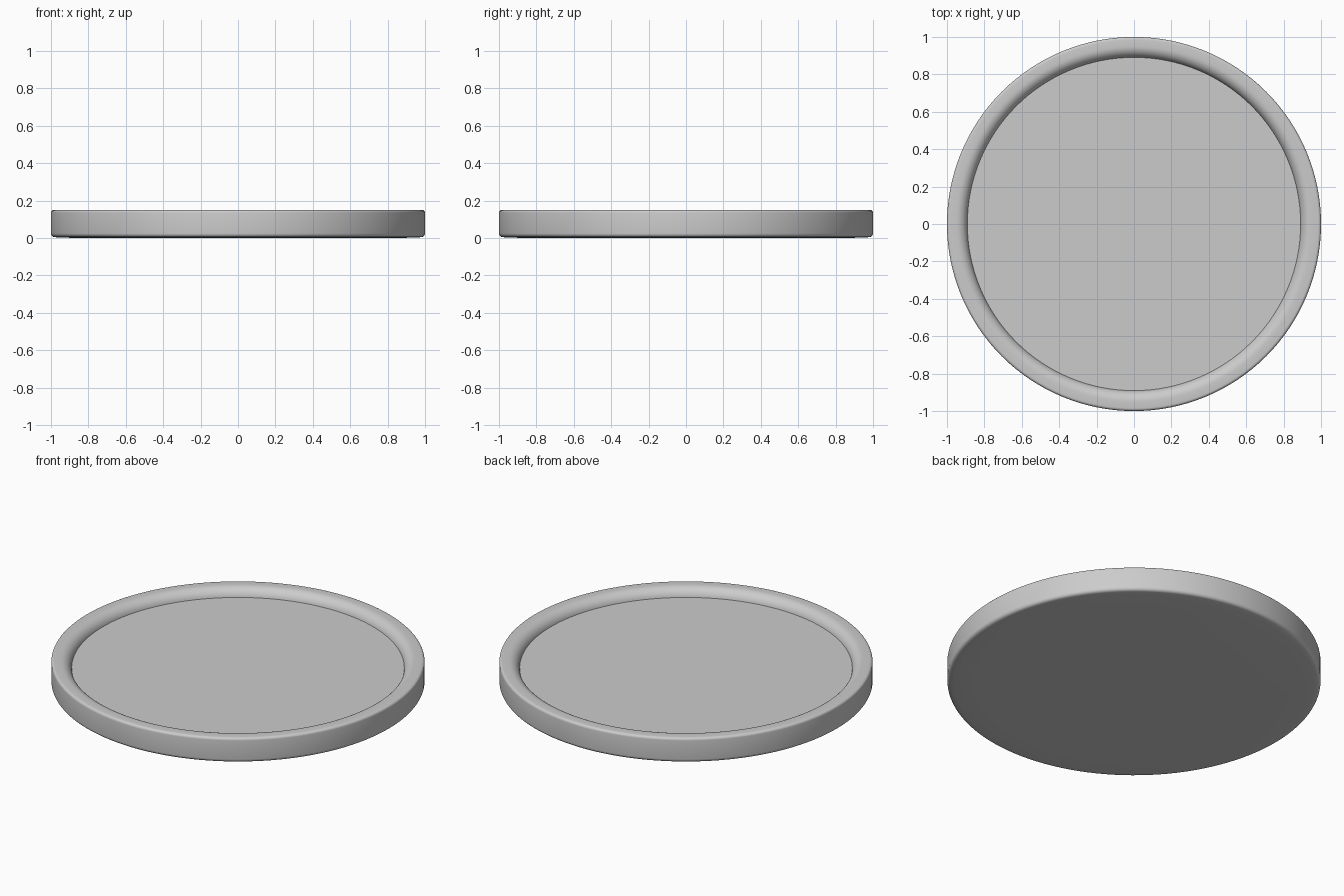
import bpy, bmesh, math

if "Cube" in bpy.data.objects:
    bpy.data.objects.remove(bpy.data.objects["Cube"])

SIDES = 128


def arc(cx, cz, r, a0, a1, n):
    """Points along a circular arc in the (radius, height) plane, degrees."""
    return [(cx + r * math.cos(math.radians(a0 + (a1 - a0) * i / n)),
             cz + r * math.sin(math.radians(a0 + (a1 - a0) * i / n)))
            for i in range(n + 1)]


# Profile from the underside centre, round the rim, to the floor centre
profile = [(0, 0), (0.85, 0)]
profile += [(0.96, 0.003)]
profile += arc(0.98, 0.025, 0.02, -80, 0, 5)       # lower outer edge
profile += arc(0.985, 0.135, 0.015, 0, 90, 5)      # upper outer edge
profile += arc(0.95, 0.09, 0.06, 90, 170, 10)      # rounded inner lip
profile += [(0.0, 0.1)]                            # flat inner floor

# Lathe the profile around z
bm = bmesh.new()
verts = [bm.verts.new((r, 0, z)) for r, z in profile]
edges = [bm.edges.new(pair) for pair in zip(verts, verts[1:])]
bmesh.ops.spin(bm, geom=verts + edges, cent=(0, 0, 0), axis=(0, 0, 1),
               angle=math.tau, steps=SIDES, use_merge=True)
bmesh.ops.remove_doubles(bm, verts=bm.verts, dist=1e-5)
bmesh.ops.recalc_face_normals(bm, faces=bm.faces)

mesh = bpy.data.meshes.new("round_tray")
bm.to_mesh(mesh)
bm.free()
tray = bpy.data.objects.new("round_tray", mesh)
bpy.context.collection.objects.link(tray)

# Smooth sides, crisp crease where the lip meets the floor
bpy.context.view_layer.objects.active = tray
tray.select_set(True)
bpy.ops.object.shade_smooth_by_angle(angle=math.radians(40))
